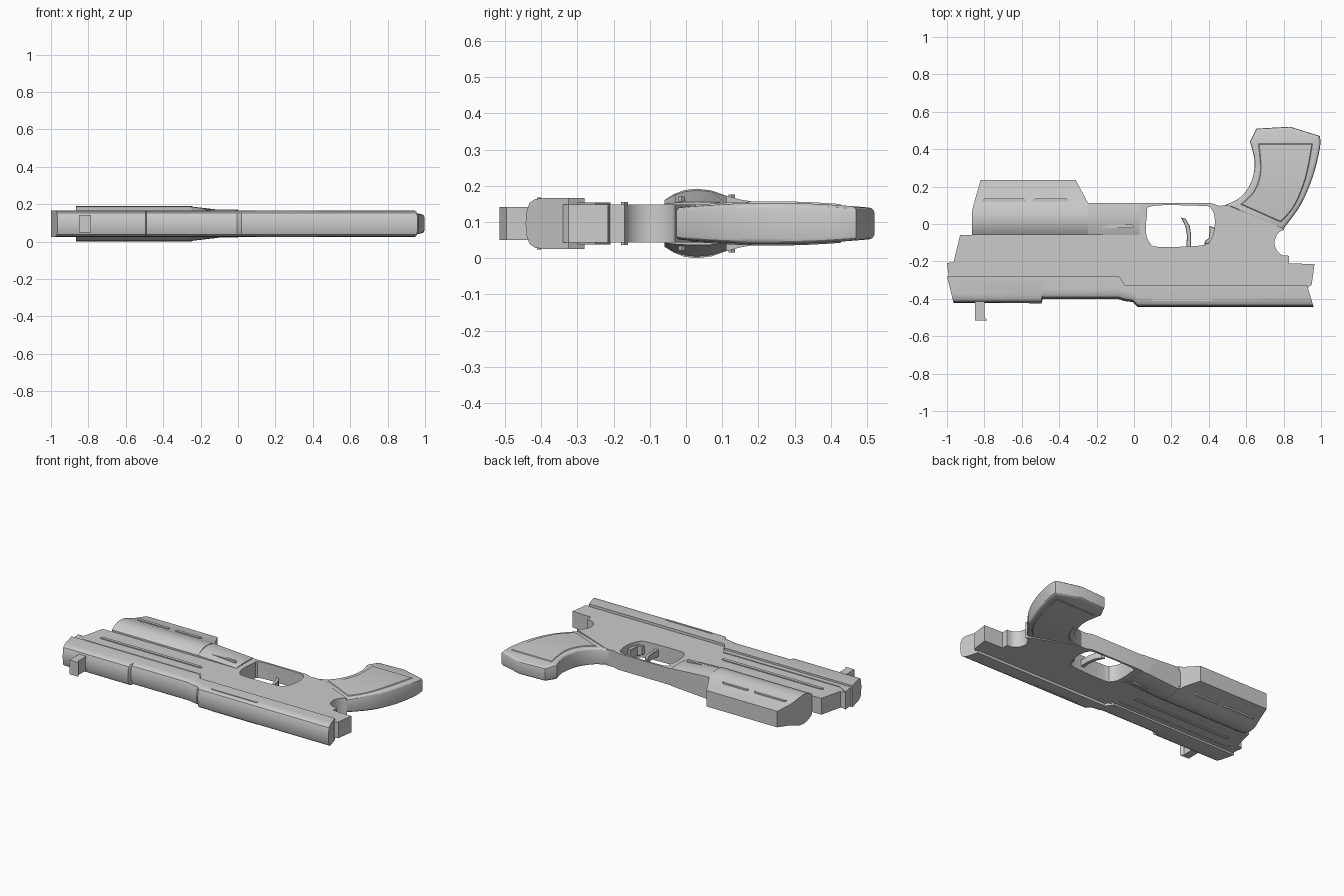
import bpy, bmesh, math
from mathutils import Vector

if "Cube" in bpy.data.objects:
    bpy.data.objects.remove(bpy.data.objects["Cube"])

ZC = 0.096  # mid-plane height; the model lies on its side


def finish(bm, name, angle=30):
    bmesh.ops.remove_doubles(bm, verts=bm.verts, dist=1e-4)
    bmesh.ops.recalc_face_normals(bm, faces=bm.faces)
    me = bpy.data.meshes.new(name)
    bm.to_mesh(me)
    bm.free()
    ob = bpy.data.objects.new(name, me)
    bpy.context.collection.objects.link(ob)
    bpy.ops.object.select_all(action='DESELECT')
    ob.select_set(True)
    bpy.context.view_layer.objects.active = ob
    bpy.ops.object.shade_smooth_by_angle(angle=math.radians(angle))
    return ob


def smooth(pts, closed=False, n=5):
    """Catmull-Rom interpolation through 2D points."""
    p = [Vector(q) for q in pts]
    c = len(p)
    get = (lambda i: p[i % c]) if closed else (lambda i: p[max(0, min(c - 1, i))])
    out = []
    for i in range(c if closed else c - 1):
        a, b, d, e = get(i - 1), get(i), get(i + 1), get(i + 2)
        for k in range(n):
            t = k / n
            out.append(0.5 * (2*b + (d - a)*t + (2*a - 5*b + 4*d - e)*t*t
                              + (3*b - a - 3*d + e)*t**3))
    return out if closed else out + [p[-1]]


def plate(name, loops, half, bevel=0.0, zc=ZC, shape=None, offset=0.0):
    """Filled outline (first loop outer, others holes) extruded along z."""
    cu = bpy.data.curves.new(name, 'CURVE')
    cu.dimensions = '2D'
    cu.fill_mode = 'BOTH'
    cu.extrude = half - bevel
    cu.bevel_depth = bevel
    cu.bevel_resolution = 2 if bevel > 0.01 else 0
    cu.offset = -bevel - offset
    for loop in loops:
        s = cu.splines.new('POLY')
        s.points.add(len(loop) - 1)
        for q, pt in zip(loop, s.points):
            pt.co = (q[0], q[1], 0, 1)
        s.use_cyclic_u = True
    tmp = bpy.data.objects.new(name + "_tmp", cu)
    bpy.context.collection.objects.link(tmp)
    bpy.context.view_layer.update()
    me = bpy.data.meshes.new_from_object(tmp.evaluated_get(bpy.context.evaluated_depsgraph_get()))
    bpy.data.objects.remove(tmp)
    bm = bmesh.new()
    bm.from_mesh(me)
    for v in bm.verts:
        v.co.z = zc + v.co.z * (shape(v.co.y) if shape else 1)
    return finish(bm, name)


def loft(name, rings, angle=30):
    """Skin matching closed rings and cap both ends."""
    bm = bmesh.new()
    rs = [[bm.verts.new(c) for c in r] for r in rings]
    n = len(rs[0])
    for a, b in zip(rs, rs[1:]):
        for i in range(n):
            bm.faces.new((a[i], a[(i+1) % n], b[(i+1) % n], b[i]))
    bm.faces.new(rs[0])
    bm.faces.new(rs[-1])
    return finish(bm, name, angle)


def rib(name, x0, x1, y, w, z0, z1):
    """Thin raised bar on both sides."""
    for side, s in (("upper", 1), ("lower", -1)):
        plate(f"{name}_{side}", [[(x0, y - w/2), (x1, y - w/2), (x1 + w/2, y),
                                  (x1, y + w/2), (x0, y + w/2), (x0 - w/2, y)]],
              (z1 - z0) / 2, 0, ZC + s * (z0 + z1) / 2)


# Slide: crowned section with stepped stations along x
def slide_ring(x, base, top, shear):
    half = [(base, 0.070), (top + 0.05, 0.070), (top + 0.026, 0.067),
            (top + 0.011, 0.057), (top + 0.003, 0.034), (top, 0.0)]
    sec = half + [(y, -z) for y, z in reversed(half[:-1])]
    return [(x + shear * (base - y), y, ZC + z) for y, z in sec]

loft("slide", [slide_ring(*s) for s in (
    (-1.0, -0.28, -0.422, 0.25), (-0.495, -0.28, -0.424, 0), (-0.488, -0.28, -0.402, 0),
    (-0.08, -0.28, -0.402, 0), (-0.05, -0.325, -0.412, 0), (-0.005, -0.325, -0.418, 0),
    (0.02, -0.325, -0.443, 0), (0.62, -0.325, -0.443, 0), (0.925, -0.325, -0.443, 0.3))])
rib("slide_strip", 0.1, 0.42, -0.405, 0.012, 0.066, 0.072)

# Front sight
plate("front_sight", [[(-0.85, -0.4), (-0.85, -0.515), (-0.785, -0.515),
                       (-0.8, -0.495), (-0.8, -0.4)]], 0.046)

# Frame with trigger opening
opening = smooth([(0.1, 0.097), (0.07, 0.05), (0.065, -0.05), (0.085, -0.1), (0.13, -0.122),
                  (0.36, -0.115), (0.41, -0.085), (0.43, -0.02), (0.43, 0.04),
                  (0.41, 0.085), (0.36, 0.097)], True, 4)
tang = smooth([(0.83, -0.17), (0.79, -0.165), (0.76, -0.135), (0.752, -0.09), (0.775, -0.045),
               (0.805, -0.03)], n=3)
outline = [(-0.93, -0.06), (-0.965, -0.205), (-1.0, -0.208), (-0.985, -0.32), (0.93, -0.34),
           (0.95, -0.325), (0.965, -0.215), (0.83, -0.21)] + tang + \
          [(0.77, -0.01), (0.5, 0.1), (0.455, 0.097), (0.41, 0.112), (-0.3, 0.112), (-0.3, -0.06)]
plate("frame", [outline, opening], 0.053)
rib("frame_rail", -0.86, -0.15, -0.17, 0.02, 0.05, 0.059)

# Dust cover along the frame just below the slide
plate("rail_step", [[(-1.0, -0.208), (-0.988, -0.3), (-0.06, -0.3), (-0.09, -0.25),
                     (-0.93, -0.25)]], 0.058)

# Under-barrel housing with bulged sides
def housing_ring(half, xf):
    sec = half + [(y, -z) for y, z in reversed(half)]
    return [(xf(y), y, ZC + z) for y, z in sec]

bulge = [(-0.06, 0.064), (-0.035, 0.080), (-0.005, 0.092), (0.03, 0.096), (0.07, 0.091),
         (0.11, 0.077), (0.15, 0.066), (0.235, 0.052)]
loft("under_barrel_housing", [
    housing_ring(bulge, lambda y: -0.865 + max(0, y - 0.08) * 0.29),
    housing_ring(bulge, lambda y: -0.245 - max(0, y - 0.11) * 0.53)], 35)
mid = [(-0.06, 0.064), (-0.03, 0.080), (0.0, 0.089), (0.03, 0.092), (0.07, 0.088), (0.112, 0.074)]
end = [(y, 0.054 + 0.2 * (z - 0.064)) for y, z in mid]
loft("housing_taper", [housing_ring(mid, lambda y: -0.25), housing_ring(end, lambda y: 0.03)], 35)
rib("housing_vent_a", -0.80, -0.59, 0.126, 0.018, 0.06, 0.08)
rib("housing_vent_b", -0.53, -0.36, 0.126, 0.018, 0.06, 0.08)
rib("taper_rib", -0.22, -0.01, -0.012, 0.018, 0.05, 0.075)

# Grip: front strap, butt and back strap, thickness varying along its length
front = smooth([(0.485, 0.1), (0.565, 0.14), (0.625, 0.22), (0.645, 0.33), (0.62, 0.44)])
back = smooth([(0.995, 0.47), (0.993, 0.4), (0.955, 0.25), (0.89, 0.1), (0.795, -0.03)])
grip = front + [(0.655, 0.51), (0.835, 0.52)] + back + [(0.77, -0.025)]

def swell(y):
    return 0.74 + 0.26 * math.sin(math.pi * min(1, max(0, (y + 0.05) / 0.58)))

plate("grip", [grip], 0.057, 0.016, shape=swell)
panel = smooth([(0.57, 0.105), (0.64, 0.175), (0.675, 0.28), (0.665, 0.43)]) + \
    smooth([(0.955, 0.43), (0.92, 0.25), (0.86, 0.1), (0.785, 0.01)])
plate("grip_panels", [panel], 0.061, 0.004, shape=swell)

# Trigger and small catch behind it
plate("trigger", [[(0.25, 0.035), (0.275, 0.03), (0.298, -0.01), (0.306, -0.06), (0.304, -0.13),
                   (0.28, -0.13), (0.283, -0.06), (0.275, -0.015), (0.262, 0.015)]], 0.022, 0.003)
plate("rear_catch", [[(0.405, -0.01), (0.43, -0.02), (0.432, -0.06), (0.41, -0.1), (0.375, -0.11),
                      (0.38, -0.09), (0.4, -0.075)]], 0.03, 0.003)
